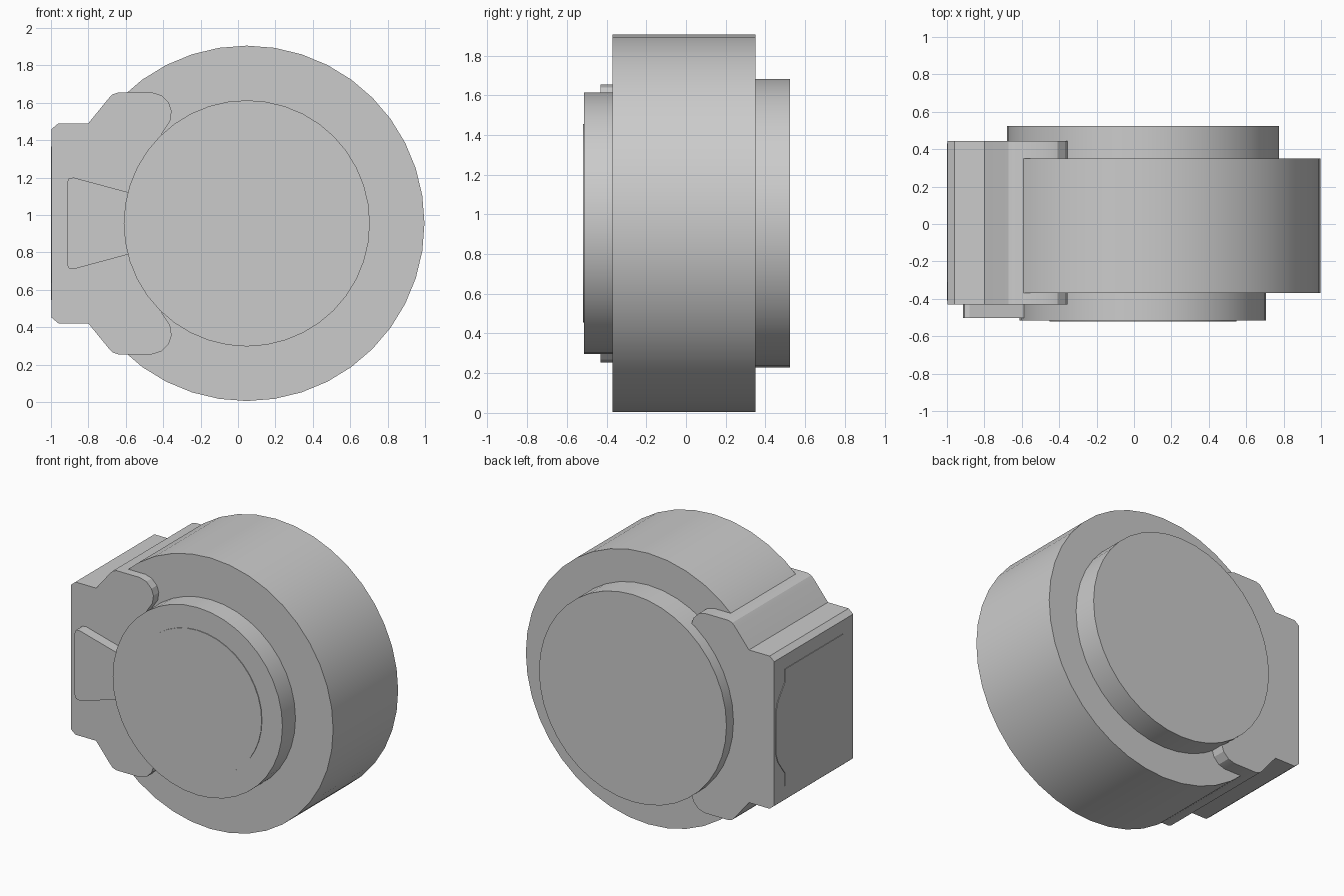
import bpy
import bmesh
from math import radians
from mathutils import Matrix, Vector

cube = bpy.data.objects.get("Cube")
if cube:
    bpy.data.objects.remove(cube)

MID_Z = 0.955
AXIS_X = 0.047

grey = bpy.data.materials.new("plain grey")
grey.use_nodes = True
colour = (0.6, 0.6, 0.6, 1)
grey.diffuse_color = colour
grey.node_tree.nodes["Principled BSDF"].inputs["Base Color"].default_value = colour


def finish(name, bm):
    """Turn a bmesh into a named, smoothly shaded object."""
    bmesh.ops.recalc_face_normals(bm, faces=bm.faces)
    mesh = bpy.data.meshes.new(name)
    bm.to_mesh(mesh)
    bm.free()
    mesh.materials.append(grey)
    obj = bpy.data.objects.new(name, mesh)
    bpy.context.collection.objects.link(obj)
    bpy.ops.object.select_all(action="DESELECT")
    obj.select_set(True)
    bpy.context.view_layer.objects.active = obj
    bpy.ops.object.shade_smooth_by_angle(angle=radians(25))
    return obj


def disc(name, radius, y0, y1):
    """Round drum lying along y."""
    bm = bmesh.new()
    place = Matrix.Translation((AXIS_X, (y0 + y1) / 2, MID_Z)) @ Matrix.Rotation(radians(90), 4, "X")
    bmesh.ops.create_cone(bm, cap_ends=True, segments=40, radius1=radius,
                          radius2=radius, depth=y1 - y0, matrix=place)
    return finish(name, bm)


def mirrored(half):
    """Complete an outline given its upper half as (across, height above middle)."""
    return half + [(a, -h) for a, h in reversed(half)]


def slab(name, outline, start, depth):
    """Extrude an outline; start maps (across, height) to a 3D point."""
    bm = bmesh.new()
    face = bm.faces.new([bm.verts.new(start(a, h)) for a, h in outline])
    moved = bmesh.ops.extrude_face_region(bm, geom=[face], use_keep_orig=True)["geom"]
    bmesh.ops.translate(bm, vec=Vector(depth),
                        verts=[v for v in moved if isinstance(v, bmesh.types.BMVert)])
    return finish(name, bm)


# Main drum, hubs and front cover
disc("main_drum", 0.95, -0.37, 0.35)
disc("front_hub", 0.658, -0.515, -0.36)
disc("front_cover", 0.5, -0.52, -0.51)
disc("back_hub", 0.727, 0.34, 0.523)

# Side bracket clasping the drum
bracket = mirrored([
    (-0.996, 0.505), (-0.96, 0.535), (-0.80, 0.535), (-0.69, 0.67), (-0.67, 0.69),
    (-0.64, 0.70), (-0.46, 0.70), (-0.41, 0.685), (-0.37, 0.645), (-0.355, 0.60),
    (-0.363, 0.545), (-0.41, 0.475)])
slab("side_bracket", bracket, lambda a, h: (a, -0.43, MID_Z + h), (0, 0.875, 0))

# Tapered rib between the bracket and the front hub
rib = mirrored([(-0.915, 0.215), (-0.905, 0.24), (-0.88, 0.245), (-0.59, 0.167), (-0.55, 0.13)])
slab("front_rib", rib, lambda a, h: (a, -0.503, MID_Z + h), (0, 0.08, 0))

# Thin end plate with bowed sides
side = [(0.32, 0.41), (0.32, 0.32), (0.35, 0.28), (0.40, 0.21), (0.42, 0.15)]
right_edge = mirrored(side)
plate = right_edge + [(-a, h) for a, h in reversed(right_edge)]
slab("end_plate", plate, lambda a, h: (-1.0, 0.01 + a, MID_Z + h), (0.008, 0, 0))
